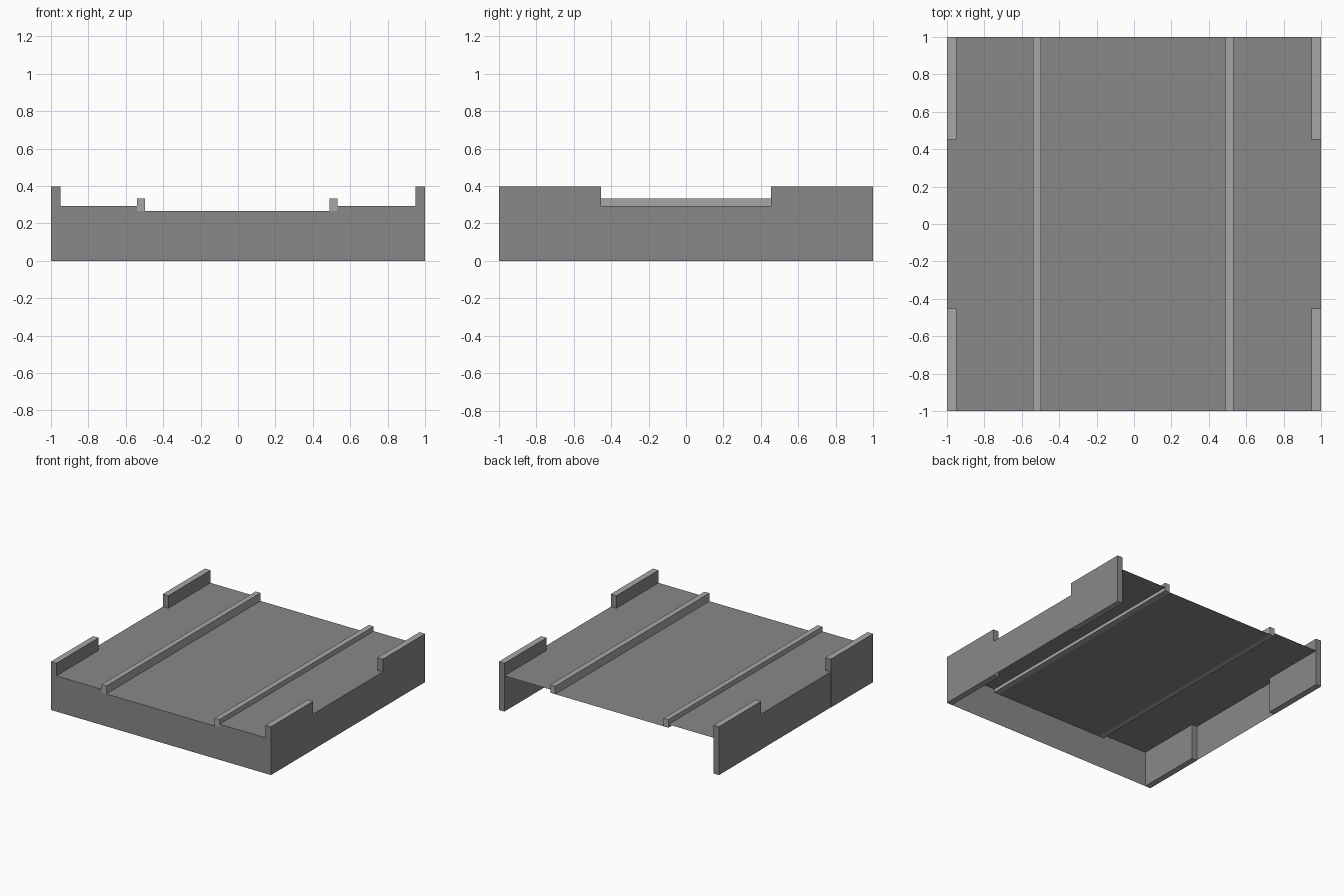
import bpy, bmesh

if "Cube" in bpy.data.objects:
    bpy.data.objects.remove(bpy.data.objects["Cube"])


def material(name, v):
    m = bpy.data.materials.new(name)
    m.diffuse_color = (v, v, v, 1)
    m.use_nodes = True
    m.node_tree.nodes["Principled BSDF"].inputs["Base Color"].default_value = m.diffuse_color
    return m


DARK = material("dark grey", 0.25)
LIGHT = material("light grey", 0.39)

SIDE_Z, MID_Z, RAIL_Z, POST_Z = 0.293, 0.266, 0.332, 0.397
LEFT_RAIL = (-0.54, -0.496)
RIGHT_RAIL = (0.488, 0.533)


def finish(name, bm, mats):
    me = bpy.data.meshes.new(name)
    bm.to_mesh(me)
    bm.free()
    for m in mats:
        me.materials.append(m)
    ob = bpy.data.objects.new(name, me)
    bpy.context.collection.objects.link(ob)
    return ob


def sheet(name, pts, mat=DARK):
    bm = bmesh.new()
    bm.faces.new([bm.verts.new(p) for p in pts])
    return finish(name, bm, [mat])


def box(name, x, y, z, mats, light_caps=False):
    bm = bmesh.new()
    bmesh.ops.create_cube(bm, size=1)
    for v in bm.verts:
        v.co = [r[0] if c < 0 else r[1] for c, r in zip(v.co, (x, y, z))]
    bm.normal_update()
    if light_caps:
        for f in bm.faces:
            f.material_index = 1 if abs(f.normal.z) > 0.5 else 0
    return finish(name, bm, mats)


def deck(name, x0, x1, z):
    sheet(name, [(x0, -1, z), (x1, -1, z), (x1, 1, z), (x0, 1, z)])


# Thin deck: raised side strips and a lower middle
deck("left_deck", -1, LEFT_RAIL[0], SIDE_Z)
deck("middle_deck", LEFT_RAIL[1], RIGHT_RAIL[0], MID_Z)
deck("right_deck", RIGHT_RAIL[1], 1, SIDE_Z)

# Front skirt following the deck profile
sheet("front_wall", [
    (-1, -1, 0), (1, -1, 0), (1, -1, SIDE_Z), (RIGHT_RAIL[1], -1, SIDE_Z),
    (RIGHT_RAIL[1], -1, MID_Z), (LEFT_RAIL[0], -1, MID_Z),
    (LEFT_RAIL[0], -1, SIDE_Z), (-1, -1, SIDE_Z)])

# Side skirts; the back stays open
sheet("right_wall", [(1, -1, 0), (1, 1, 0), (1, 1, SIDE_Z), (1, -1, SIDE_Z)])
sheet("left_wall", [(-0.998, 0.45, 0), (-0.998, -0.45, 0),
                    (-0.998, -0.45, SIDE_Z), (-0.998, 0.45, SIDE_Z)])

# Two rails along the deck
for side, x in (("left", LEFT_RAIL), ("right", RIGHT_RAIL)):
    box(side + "_rail", x, (-1, 1), (MID_Z, RAIL_Z), [LIGHT])

# Corner side boards with light top and bottom edges
for side, x in (("left", (-1, -0.95)), ("right", (0.95, 1))):
    for end, y in (("front", (-1, -0.453)), ("back", (0.453, 1))):
        box(f"{end}_{side}_board", x, y, (0, POST_Z), [DARK, LIGHT], True)
